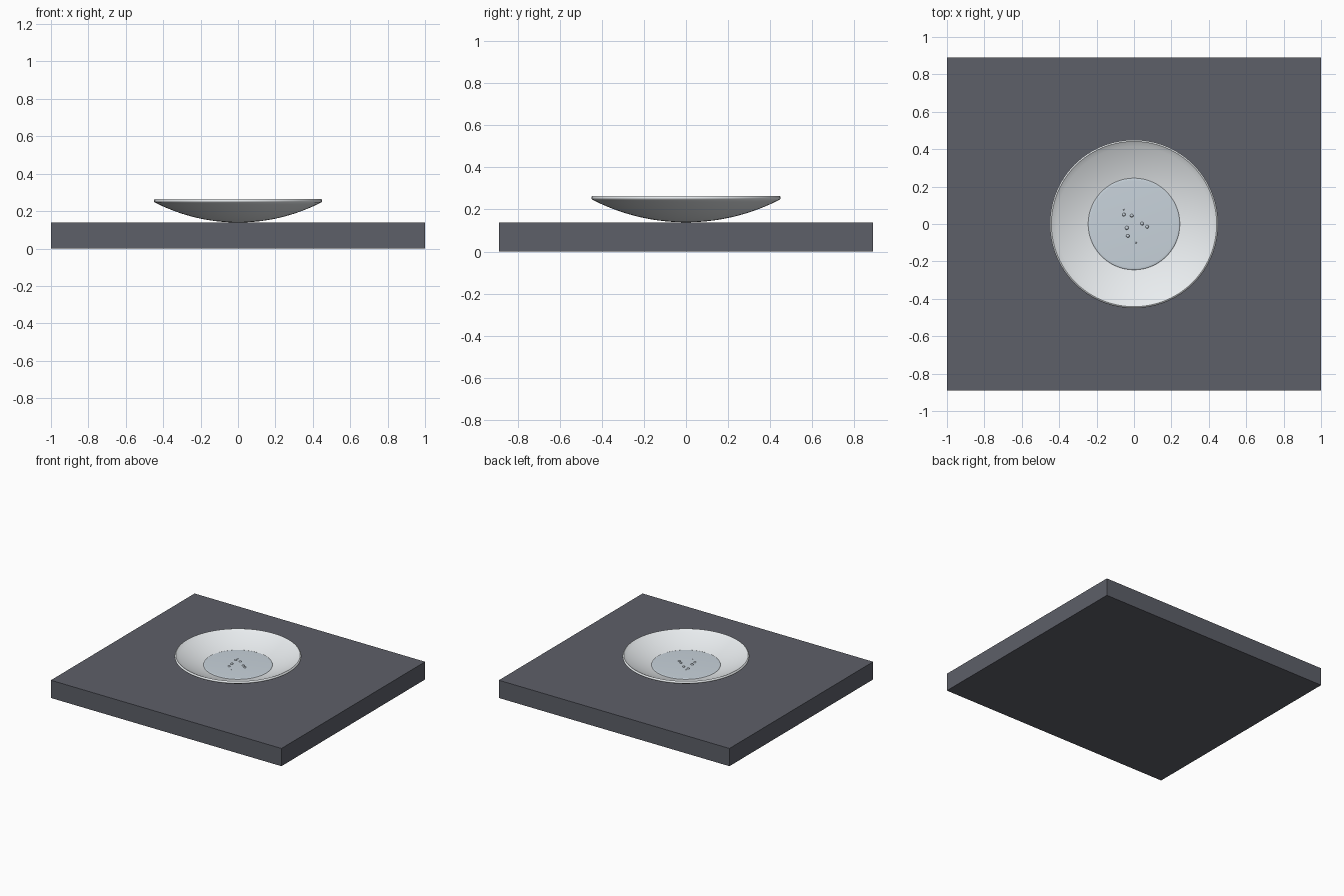
import bpy, bmesh, math

if "Cube" in bpy.data.objects:
    bpy.data.objects.remove(bpy.data.objects["Cube"])

def material(name, rgb):
    m = bpy.data.materials.new(name)
    m.diffuse_color = (*rgb, 1)
    m.use_nodes = True
    m.node_tree.nodes["Principled BSDF"].inputs["Base Color"].default_value = m.diffuse_color
    return m

def finish(name, bm, mat, smooth=True):
    bmesh.ops.recalc_face_normals(bm, faces=bm.faces)
    me = bpy.data.meshes.new(name)
    bm.to_mesh(me)
    bm.free()
    me.materials.append(mat)
    ob = bpy.data.objects.new(name, me)
    bpy.context.collection.objects.link(ob)
    if smooth:
        bpy.ops.object.select_all(action='DESELECT')
        ob.select_set(True)
        bpy.context.view_layer.objects.active = ob
        bpy.ops.object.shade_smooth_by_angle(angle=math.radians(40))
    return ob

def lathe(name, profile, mat, steps=96):
    """Spin an (r, z) profile that starts and ends on the axis."""
    bm = bmesh.new()
    vs = [bm.verts.new((r, 0, z)) for r, z in profile]
    es = [bm.edges.new(p) for p in zip(vs, vs[1:])]
    bmesh.ops.spin(bm, geom=vs + es, cent=(0, 0, 0), axis=(0, 0, 1),
                   angle=2 * math.pi, steps=steps, use_merge=True)
    bmesh.ops.remove_doubles(bm, verts=bm.verts, dist=1e-5)
    return finish(name, bm, mat)

def cap(R, z0, r_end, n):
    """Spherical bowl curve rising from the axis."""
    return [(r_end * i / n, z0 + R - math.sqrt(R * R - (r_end * i / n) ** 2))
            for i in range(n + 1)]

slate = material("slate", (0.11, 0.115, 0.14))
glass = material("glass", (0.82, 0.85, 0.87))
water = material("water", (0.58, 0.65, 0.71))
TOP, SURF = 0.139, 0.191

# bench slab
bm = bmesh.new()
bmesh.ops.create_cube(bm, size=1)
bmesh.ops.scale(bm, verts=bm.verts, vec=(2, 1.78, TOP))
bmesh.ops.translate(bm, verts=bm.verts, vec=(0, 0, TOP / 2))
finish("bench_slab", bm, slate, False)

# shallow dish with a rounded rim
outer = cap(0.975, TOP, 0.446, 20)
inner = cap(0.96, TOP + 0.017, 0.437, 20)
rim = [(0.450, 0.252), (0.450, 0.258), (0.447, 0.263), (0.442, 0.265)]
lathe("dish", outer + rim + inner[::-1], glass)

# pool of liquid with a rounded edge
pool = cap(0.96, TOP + 0.0172, 0.243, 10)
edge = [(0.245, 0.188), (0.2435, 0.1900), (0.240, SURF), (0.232, SURF + 0.0005)]
lathe("liquid", pool + edge + [(0, SURF + 0.0005)], water)

# small bubbles on the liquid
bubbles = [(-0.054, 0.050, 9), (-0.012, 0.045, 9), (0.043, 0.002, 9),
           (0.070, -0.015, 9), (-0.038, -0.021, 10), (-0.033, -0.064, 9),
           (0.011, -0.100, 4), (-0.054, 0.077, 4)]
for i, (x, y, r) in enumerate(bubbles):
    bm = bmesh.new()
    bmesh.ops.create_uvsphere(bm, u_segments=16, v_segments=10, radius=r / 1000)
    bmesh.ops.translate(bm, verts=bm.verts, vec=(x, y, SURF))
    finish(f"bubble_{i + 1}", bm, water)
